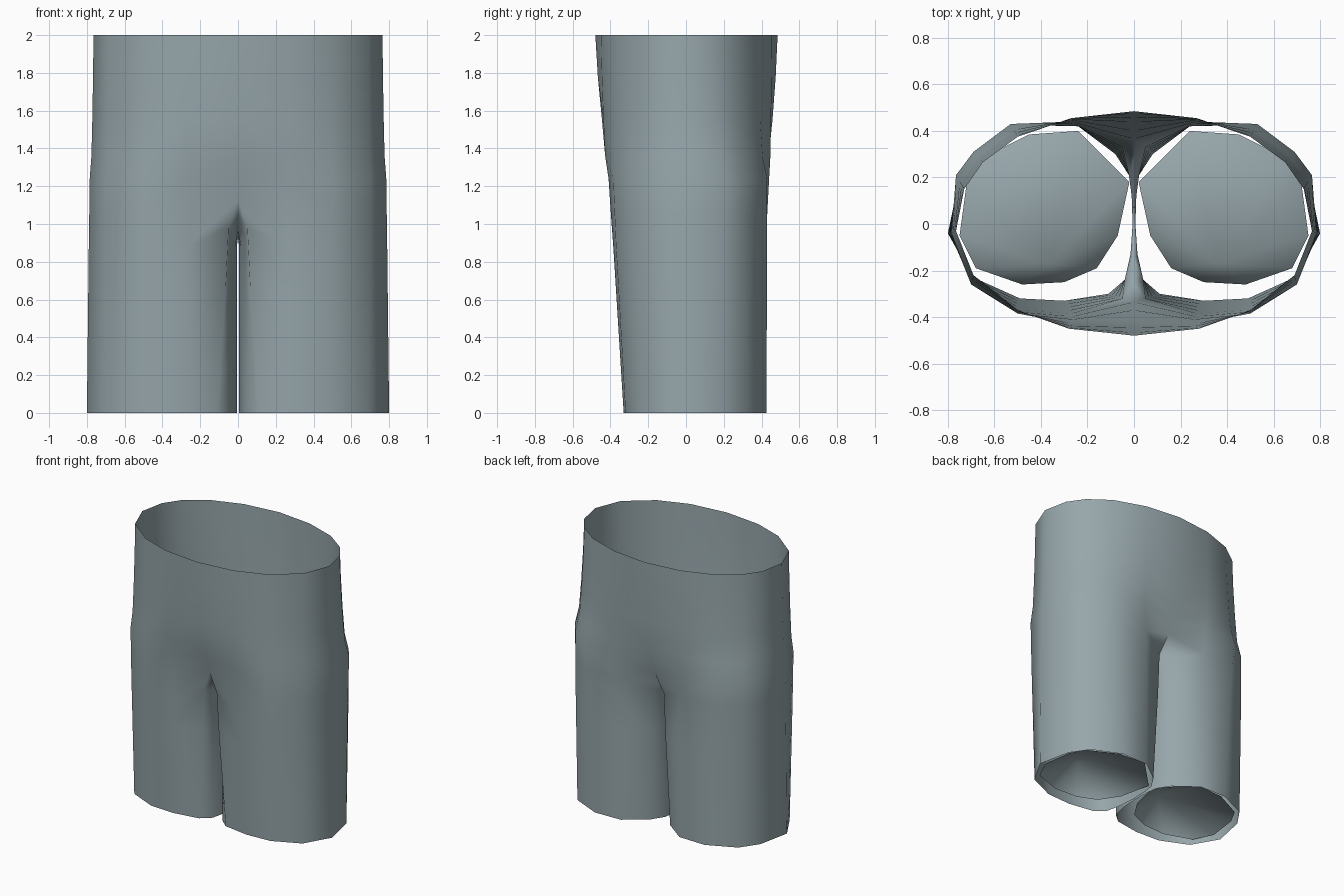
import bpy, bmesh
from mathutils import Vector

if "Cube" in bpy.data.objects:
    bpy.data.objects.remove(bpy.data.objects["Cube"])

# Right-half cross-sections: back centre, round the outside, to front centre
hem = [(.08,.30),(.24,.42),(.45,.425),(.66,.33),(.75,.20),(.80,-.04),(.69,-.23),(.49,-.32),(.30,-.33),(.11,-.30)]
thigh = [(.05,.33),(.24,.42),(.50,.43),(.69,.31),(.76,.20),(.79,-.04),(.70,-.25),(.50,-.37),(.27,-.385),(.05,-.32)]
hip = [(0,.40),(.27,.44),(.53,.43),(.69,.31),(.765,.21),(.785,-.04),(.70,-.26),(.50,-.385),(.26,-.41),(0,-.37)]
waist = [(0,.485),(.27,.455),(.50,.375),(.65,.265),(.73,.15),(.765,-.03),(.69,-.22),(.50,-.37),(.28,-.45),(0,-.48)]
# Inner leg, front to back, and the crotch seam it meets
inner = [(.04,-.24),(.015,-.13),(.006,0),(.010,.12),(.022,.21)]
seam = [(0,-.26,1.05),(0,-.15,.97),(0,0,.93),(0,.15,.97),(0,.28,1.05)]

cloth = bpy.data.materials.new("cloth")
cloth.diffuse_color = (.31, .385, .41, 1)
cloth.use_nodes = True
cloth.node_tree.nodes["Principled BSDF"].inputs["Base Color"].default_value = cloth.diffuse_color


def finish(bm, name):
    bmesh.ops.recalc_face_normals(bm, faces=bm.faces)
    me = bpy.data.meshes.new(name)
    bm.to_mesh(me)
    bm.free()
    for p in me.polygons:
        p.use_smooth = True
    me.materials.append(cloth)
    ob = bpy.data.objects.new(name, me)
    bpy.context.collection.objects.link(ob)
    mod = ob.modifiers.new("mirror", 'MIRROR')
    mod.use_clip = True
    mod.merge_threshold = .0005


def bridge(bm, a, b, closed):
    n = len(a)
    for i in range(n if closed else n - 1):
        j = (i + 1) % n
        bm.faces.new((a[i], a[j], b[j], b[i]))


def blend(a, b, t, z):
    return [Vector((*p, z)).lerp(Vector((*q, z)), t) for p, q in zip(a, b)]


# Trousers: one closed leg tube that opens into half of the hips
bm = bmesh.new()
last = len(hip) - 1
rows = [blend(hem + inner, thigh + inner, z / .88, z) for z in (0, .22, .44, .66, .88)]
rows[-1][0].z = rows[-1][last].z = .98
rows[-1][last + 1].z = rows[-1][-1].z = .94
crotch = blend(thigh, hip, .5, 1.05)
crotch[0], crotch[last] = Vector((0, .365, 1.13)), Vector((0, -.335, 1.13))
rows.append(crotch + [Vector(p) for p in seam])
prev = None
for points in rows:
    row = [bm.verts.new(p) for p in points]
    if prev:
        bridge(bm, prev, row, True)
    prev = row
prev = prev[:last + 1]
for z, t in ((1.24, 0), (1.36, .45), (1.55, .68), (1.78, .88), (2.0, 1)):
    row = [bm.verts.new(p) for p in blend(hip, waist, t, z)]
    bridge(bm, prev, row, False)
    prev = row
finish(bm, "trousers")

# Leg plugs: off-centre cones just inside each hem
outline = [(.75,-.05),(.68,-.19),(.48,-.26),(.30,-.25),(.16,-.19),(.07,-.05),(.02,.18),
           (.24,.40),(.45,.385),(.66,.28),(.72,.17)]
bm = bmesh.new()
rim = [bm.verts.new((x, y, .02)) for x, y in outline]
tip = bm.verts.new((.36, -.17, .24))
for i, v in enumerate(rim):
    bm.faces.new((v, rim[(i + 1) % len(rim)], tip))
finish(bm, "leg_plugs")
